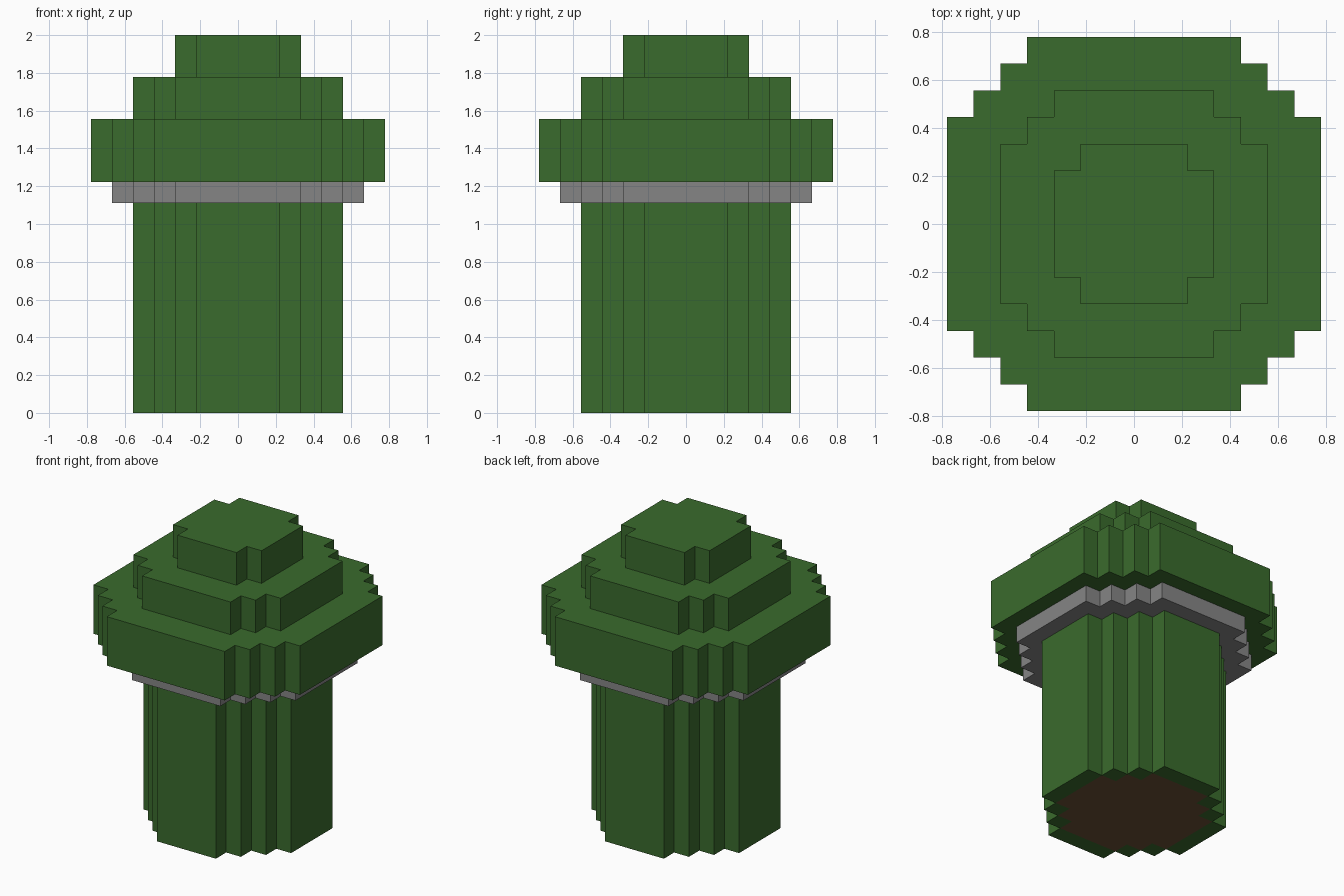
import bpy
import bmesh

cube = bpy.data.objects.get("Cube")
if cube:
    bpy.data.objects.remove(cube, do_unlink=True)

U = 1 / 9  # size of one block


def material(name, rgb):
    mat = bpy.data.materials.new(name)
    mat.use_nodes = True
    colour = (*rgb, 1)
    mat.diffuse_color = colour
    mat.node_tree.nodes["Principled BSDF"].inputs["Base Color"].default_value = colour
    return mat


green = material("leaf green", (0.042, 0.147, 0.026))
grey = material("stone grey", (0.235, 0.235, 0.235))
brown = material("earth brown", (0.147, 0.08, 0.037))


def stepped_outline(half, flat):
    """Square outline with staircase corners, counter-clockwise, in blocks."""
    x, y = half, flat
    corner = []
    while x > flat:
        corner += [(x, y), (x - 1, y)]
        x, y = x - 1, y + 1
    corner.append((x, y))
    outline = []
    for _ in range(4):
        outline += corner
        corner = [(-b, a) for a, b in corner]
    return outline


def add_object(name, bm, mats):
    mesh = bpy.data.meshes.new(name)
    bmesh.ops.recalc_face_normals(bm, faces=bm.faces)
    bm.to_mesh(mesh)
    bm.free()
    for mat in mats:
        mesh.materials.append(mat)
    obj = bpy.data.objects.new(name, mesh)
    bpy.context.collection.objects.link(obj)
    return obj


def stepped_prism(half, flat, bottom, top):
    bm = bmesh.new()
    outline = stepped_outline(half, flat)
    base = bm.faces.new([bm.verts.new((x * U, y * U, bottom * U)) for x, y in outline])
    ext = bmesh.ops.extrude_face_region(bm, geom=[base], use_keep_orig=True)
    verts = [g for g in ext["geom"] if isinstance(g, bmesh.types.BMVert)]
    bmesh.ops.translate(bm, verts=verts, vec=(0, 0, (top - bottom) * U))
    return bm, base


# Stacked tiers: name, half width, flat half width, bottom, top, material
tiers = [
    ("collar", 6, 3, 10, 11, grey),
    ("cap_lower_tier", 7, 4, 11, 14, green),
    ("cap_middle_tier", 5, 3, 14, 16, green),
    ("cap_top_tier", 3, 2, 16, 18, green),
]
for name, half, flat, bottom, top, mat in tiers:
    bm, _ = stepped_prism(half, flat, bottom, top)
    add_object(name, bm, [mat])

# Trunk, its underside split into cells with a brown core inside a green rim
bm, base = stepped_prism(5, 2, 0, 10)
bmesh.ops.delete(bm, geom=[base], context="FACES_ONLY")
lines = [-5, -4, -3, -2, 2, 3, 4, 5]
spans = list(zip(lines, lines[1:]))
for x0, x1 in spans:
    for y0, y1 in spans:
        cx, cy = abs(x0 + x1) / 2, abs(y0 + y1) / 2
        if cx + cy > 6.5:
            continue
        cell = [(x0, y0), (x0, y1), (x1, y1), (x1, y0)]
        face = bm.faces.new([bm.verts.new((x * U, y * U, 0)) for x, y in cell])
        face.material_index = int(max(cx, cy) < 4 and cx + cy < 5.5)
bmesh.ops.remove_doubles(bm, verts=bm.verts, dist=0.001)
add_object("trunk", bm, [green, brown])
